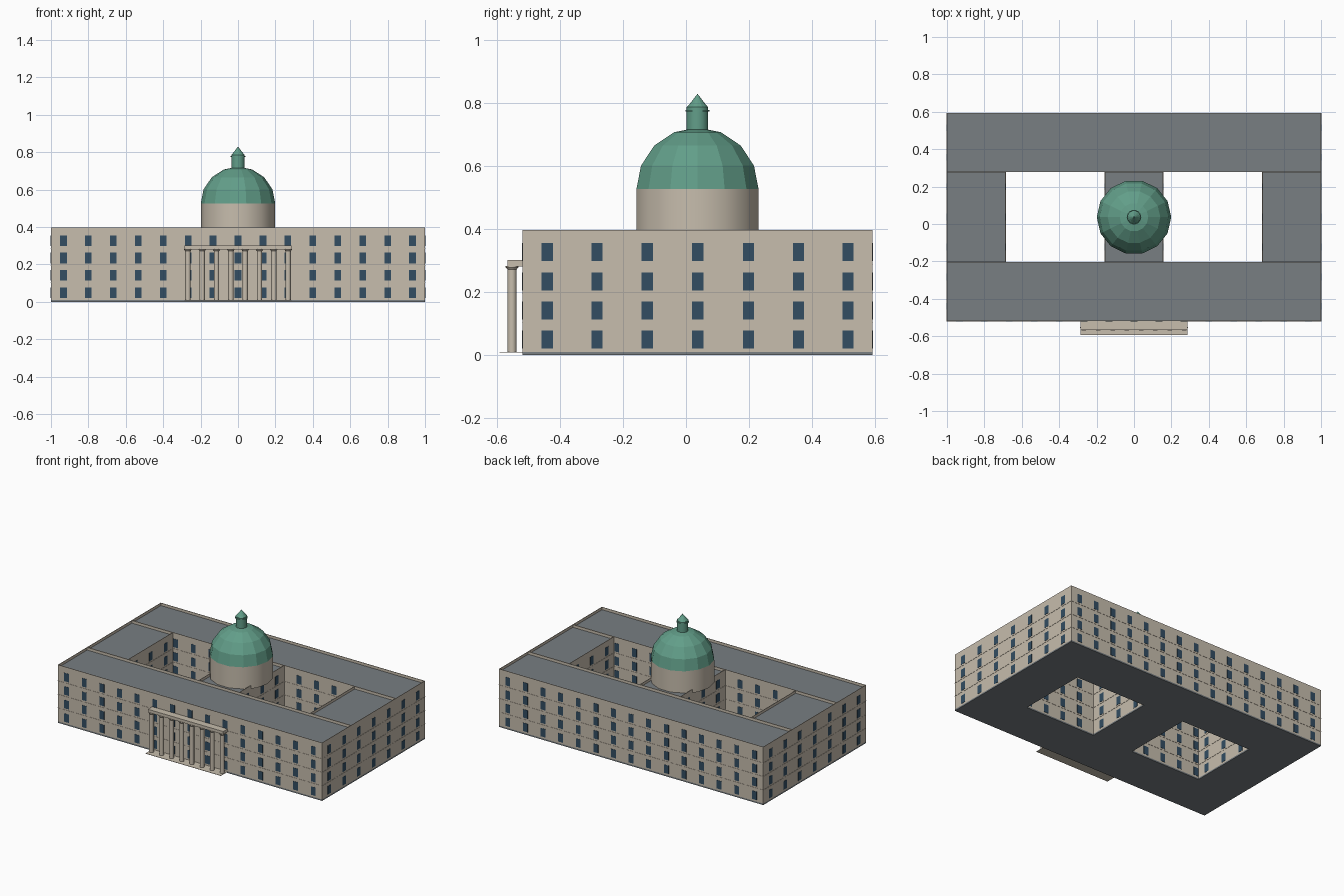
import bpy, bmesh, math

if "Cube" in bpy.data.objects:
    bpy.data.objects.remove(bpy.data.objects["Cube"])


def srgb(*c):
    return [(v / 255 / 12.92 if v < 10 else ((v / 255 + 0.055) / 1.055) ** 2.4) for v in c] + [1]


def mat(name, *c):
    m = bpy.data.materials.new(name)
    m.diffuse_color = srgb(*c)
    m.use_nodes = True
    m.node_tree.nodes["Principled BSDF"].inputs["Base Color"].default_value = m.diffuse_color
    return m


STONE = mat("limestone", 199, 189, 173)
SLATE = mat("slate_grey", 120, 126, 130)
COPPER = mat("copper_green", 98, 158, 137)
GLASS = mat("dark_blue_glass", 50, 77, 98)


def boxes(name, material, items):
    """One object made of boxes (x0, x1, y0, y1, z0, z1)."""
    bm = bmesh.new()
    for x0, x1, y0, y1, z0, z1 in items:
        vs = bmesh.ops.create_cube(bm, size=1)["verts"]
        for v in vs:
            v.co = (x1 if v.co.x > 0 else x0, y1 if v.co.y > 0 else y0, z1 if v.co.z > 0 else z0)
    return finish(name, material, bm)


def finish(name, material, bm):
    me = bpy.data.meshes.new(name)
    bm.to_mesh(me)
    bm.free()
    me.materials.append(material)
    ob = bpy.data.objects.new(name, me)
    bpy.context.collection.objects.link(ob)
    return ob


def lathe(name, material, profile, n, centres, smooth=False):
    """Revolve (radius, z) profile into n sides around each centre."""
    bm = bmesh.new()
    for cx, cy in centres:
        rings = []
        for r, z in profile:
            if r == 0:
                rings.append([bm.verts.new((cx, cy, z))] * n)
            else:
                rings.append([bm.verts.new((cx + r * math.cos(2 * math.pi * i / n),
                                            cy + r * math.sin(2 * math.pi * i / n), z)) for i in range(n)])
        for a, b in zip(rings, rings[1:]):
            for i in range(n):
                j = (i + 1) % n
                bm.faces.new(list(dict.fromkeys((a[i], a[j], b[j], b[i]))))
        for ring, flip in ((rings[0], True), (rings[-1], False)):
            if ring[0] is not ring[1]:
                bm.faces.new(ring[::-1] if flip else ring)
    ob = finish(name, material, bm)
    if smooth:
        bpy.ops.object.select_all(action='DESELECT')
        ob.select_set(True)
        bpy.context.view_layer.objects.active = ob
        bpy.ops.object.shade_smooth_by_angle(angle=math.radians(30))
    return ob


# Layout
Y0, Y1, Y2, Y3 = -0.519, -0.204, 0.279, 0.593
XI, XC = 0.687, 0.155
BASE, STOREY, ROOF, TOP = 0.01, 0.0925, 0.379, 0.397
T = 0.003          # wall thickness
P = 0.0015         # window projection
WW, WH = 0.018, 0.057

# name: x0, x1, y0, y1, windows along x, windows along y, has x-facing/y-facing window walls
WINGS = {
    "front_wing": (-1, 1, Y0, Y1, 15, 2),
    "back_wing": (-1, 1, Y2, Y3, 15, 2),
    "left_wing": (-1, -XI, Y1, Y2, 0, 3),
    "right_wing": (XI, 1, Y1, Y2, 0, 3),
    "centre_wing": (-XC, XC, Y1, Y2, 0, 3),
}

for name, (x0, x1, y0, y1, nx, ny) in WINGS.items():
    # Ground slab, thin parapet walls and sunken roof
    boxes(name + "_slab", SLATE, [(x0, x1, y0, y1, 0, BASE)])
    boxes(name + "_walls", STONE, [
        (x0, x1, y0, y0 + T, BASE, TOP), (x0, x1, y1 - T, y1, BASE, TOP),
        (x0, x0 + T, y0 + T, y1 - T, BASE, TOP), (x1 - T, x1, y0 + T, y1 - T, BASE, TOP)])
    boxes(name + "_roof", SLATE, [(x0 + T, x1 - T, y0 + T, y1 - T, ROOF - 0.005, ROOF)])

    # Windows in four storeys, and a fine string course between storeys
    panes, courses = [], []
    for s in range(4):
        z = BASE + s * STOREY + 0.011
        for i in range(nx):
            x = x0 + (x1 - x0) * (i + 0.5) / nx
            for y in (y0, y1):
                joined = y in (Y1, Y2) and (abs(x) > XI or abs(x) < XC)
                if not joined:
                    panes.append((x - WW, x + WW, y - P, y + P, z, z + WH))
        for i in range(ny):
            y = y0 + (y1 - y0) * (i + 0.5) / ny
            for x in (x0, x1):
                panes.append((x - P, x + P, y - WW, y + WW, z, z + WH))
        if s:
            c = BASE + s * STOREY
            courses.append((x0 - P, x1 + P, y0 - (P if nx else 0), y1 + (P if nx else 0), c - 0.001, c + 0.001))
    boxes(name + "_windows", GLASS, panes)
    boxes(name + "_string_courses", STONE, courses)

# Portico: floor plate, eight columns, capitals and entablature
PX, CY = 0.285, -0.5525
cols = [(-0.268 + 0.536 * i / 7, CY) for i in range(8)]
boxes("portico_floor", STONE, [(-PX, PX, -0.593, Y0, 0.008, 0.01)])
lathe("portico_columns", STONE, [(0.0145, 0.01), (0.0145, 0.278)], 16, cols, True)
lathe("portico_capitals", STONE, [(0.0145, 0.272), (0.02, 0.279), (0.02, 0.283)], 16, cols, True)
boxes("portico_entablature", STONE, [(-PX, PX, -0.567, Y0, 0.281, 0.302)])

# Drum, faceted dome and lantern
C = [(0, 0.0365)]
R, DZ = 0.199, 0.527
lathe("dome_drum", STONE, [(R, ROOF - 0.004), (R, DZ)], 14, C, True)
dome = [(R * math.cos(math.radians(a)), DZ + 0.196 * math.sin(math.radians(a))) for a in (0, 22.5, 45, 67.5)]
lathe("dome", COPPER, dome + [(0, DZ + 0.196)], 14, C)
lathe("lantern", COPPER, [(0.035, 0.71), (0.035, 0.788)], 14, C, True)
lathe("lantern_collar", COPPER, [(0.039, 0.774), (0.039, 0.779)], 14, C, True)
lathe("lantern_spire", COPPER, [(0.036, 0.786), (0.026, 0.797), (0, 0.83)], 14, C)
